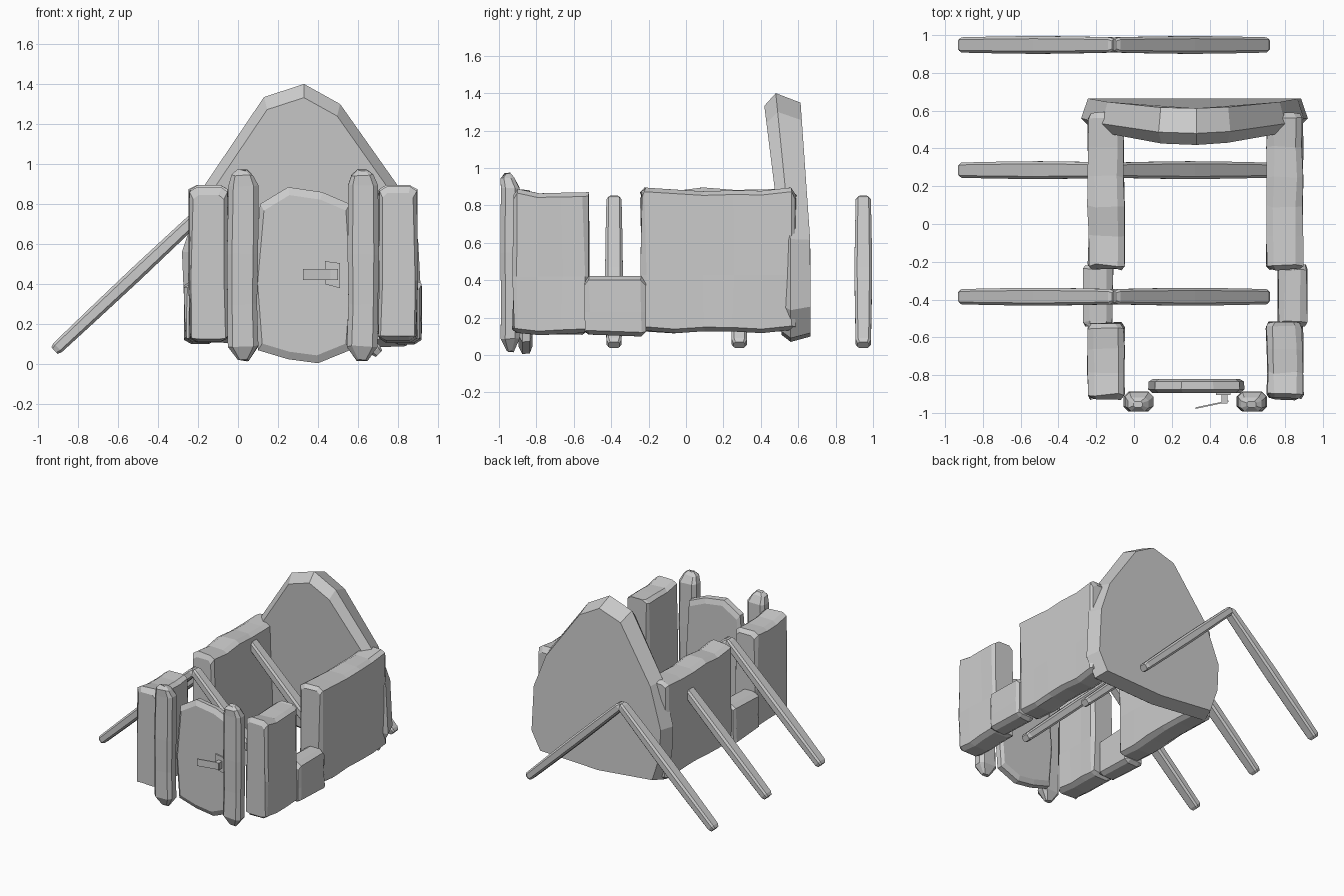
import bpy, bmesh, random
from mathutils import Vector

if "Cube" in bpy.data.objects:
    bpy.data.objects.remove(bpy.data.objects["Cube"])

random.seed(4)
CX = 0.325  # centre line of the enclosure


def loft(name, rings):
    """Skin a list of point rings and cap both ends."""
    bm = bmesh.new()
    vs = [[bm.verts.new(p) for p in r] for r in rings]
    n = len(vs[0])
    for a, b in zip(vs, vs[1:]):
        for i in range(n):
            j = (i + 1) % n
            bm.faces.new((a[i], a[j], b[j], b[i]))
    bm.faces.new(vs[0])
    bm.faces.new(vs[-1])
    bmesh.ops.recalc_face_normals(bm, faces=bm.faces)
    me = bpy.data.meshes.new(name)
    bm.to_mesh(me)
    bm.free()
    ob = bpy.data.objects.new(name, me)
    bpy.context.collection.objects.link(ob)
    return ob


def jit(a):
    return random.uniform(-a, a)


def slab(name, outline, rings, centre, bend=0.6):
    """Flat stone: outline (x, z) repeated at (y, lean, scale)."""
    cx, cz = centre
    out = []
    for y, lean, s in rings:
        r = []
        for x, z in outline:
            px, pz = cx + (x - cx) * s, cz + (z - cz) * s
            r.append((px, y - lean * max(0, pz - bend), pz))
        out.append(r)
    return loft(name, out)


def wall(name, cx, w, y0, y1, z0, z1, steps, rough):
    """Rough-hewn block lofted along y with uneven edges."""
    h = w / 2
    c = 0.022
    zs = [z0 + c, z0 + (z1 - z0) * 0.4, z1 - c]
    rings = []
    ys = [y0] + [y0 + c + (y1 - y0 - 2 * c) * i / steps for i in range(steps + 1)] + [y1]
    for k, y in enumerate(ys):
        end = k in (0, len(ys) - 1)
        s = 0.86 if end else 1.0
        dz = 0.02 if end else 0
        up, dn = jit(rough), jit(rough * 0.6)
        prof = [(-h, zs[0] + dn), (-h, zs[1]), (-h, zs[2] + up - dz), (-h + c * 1.6, z1 + up - dz),
                (h - c * 1.6, z1 + up - dz), (h, zs[2] + up - dz), (h, zs[1]), (h, zs[0] + dn),
                (h - c * 1.6, z0 + dn + dz), (-h + c * 1.6, z0 + dn + dz)]
        rings.append([(cx + x * s + jit(rough * .35), y + (jit(rough * .5)), z) for x, z in prof])
    return loft(name, rings)


def octagon(hw, hd, c):
    return [(-hw, -hd + c), (-hw + c, -hd), (hw - c, -hd), (hw, -hd + c),
            (hw, hd - c), (hw - c, hd), (-hw + c, hd), (-hw, hd - c)]


# side walls: front, low sill and rear block on each side
for side, tag in ((-1, "left"), (1, "right")):
    x = CX + side * 0.473
    wall(tag + "_front_wall", x, 0.19, -0.925, -0.525, 0.115, 0.875, 3, 0.018)
    wall(tag + "_rear_wall", x, 0.19, -0.24, 0.585, 0.125, 0.885, 5, 0.015)
    wall(tag + "_low_sill", CX + side * 0.515, 0.155, -0.54, -0.22, 0.105, 0.415, 1, 0.012)

# tall rounded back slab, upper half leaning forward
back = [(-0.28, 0.56), (-0.27, 0.33), (-0.20, 0.12), (0.30, 0.07), (0.84, 0.09), (0.92, 0.24),
        (0.90, 0.62), (0.80, 0.89), (0.51, 1.30), (0.33, 1.40), (0.13, 1.335), (-0.17, 0.89)]
slab("back_slab", back, [(0.51, 0.125, 0.92), (0.56, 0.10, 1.0), (0.665, 0.07, 0.94)], (CX, 0.55))

# door panel
door = [(0.075, 0.40), (0.10, 0.07), (0.25, 0.025), (0.40, 0.005), (0.56, 0.07),
        (0.585, 0.40), (0.56, 0.80), (0.42, 0.86), (0.25, 0.885), (0.11, 0.80)]
slab("door", door, [(-0.895, 0, 0.91), (-0.875, 0, 1.0), (-0.835, 0, 0.99), (-0.82, 0, 0.90)],
     (0.33, 0.44), 9)

# door posts with blunt pointed ends
for x, tag in ((0.024, "left"), (0.624, "right")):
    rings = []
    for z, s in ((0.02, 0.35), (0.09, 0.98), (0.30, 0.95), (0.55, 1.0), (0.89, 0.96), (0.945, 0.7), (0.97, 0.3)):
        ox = jit(0.004)
        rings.append([(x + ox + px * s, -0.94 + py * s + (-0.015 if z > .9 else 0), z + jit(0.006))
                      for px, py in octagon(0.078, 0.052, 0.025)])
    loft(tag + "_door_post", rings)


# door handle: back plate, stem and grip
def rail(name, a, b, ty, tz):
    (x0, y0), (x1, y1), (z0, z1) = a, b, tz
    loft(name, [[(x, y - ty, z0), (x, y + ty, z0), (x, y + ty, z1), (x, y - ty, z1)]
                for x, y in ((x0, y0), (x1, y1))])


loft("handle_plate", [[(0.435, y, 0.40), (0.51, y, 0.38), (0.51, y, 0.505), (0.435, y, 0.515)]
                      for y in (-0.905, -0.893)])
rail("handle_stem", (0.462, -0.925), (0.495, -0.925), 0.025, (0.42, 0.475))
rail("handle_grip", (0.325, -0.975), (0.50, -0.938), 0.004, (0.42, 0.475))


# three pairs of sloping rafters meeting at a ridge
def beam(name, a, b, y):
    a, b = Vector((a[0], y, a[1])), Vector((b[0], y, b[1]))
    d = (b - a).normalized()
    nrm = d.cross(Vector((0, 1, 0)))
    rings = []
    for t, s in ((0, 0.65), (0.02, 0.88), (0.25, 0.97), (0.5, 1.03), (0.75, 0.97), (0.98, 0.88), (1, 0.65)):
        p = a.lerp(b, t)
        rings.append([p + nrm * (u * s) + Vector((0, v * s, 0)) for u, v in octagon(0.035, 0.046, 0.014)])
    loft(name, rings)


for i, y in enumerate((-0.385, 0.285, 0.948)):
    beam(f"left_rafter_{i}", (-0.917, 0.068), (-0.10, 0.835), y)
    beam(f"right_rafter_{i}", (0.705, 0.053), (-0.11, 0.835), y)
